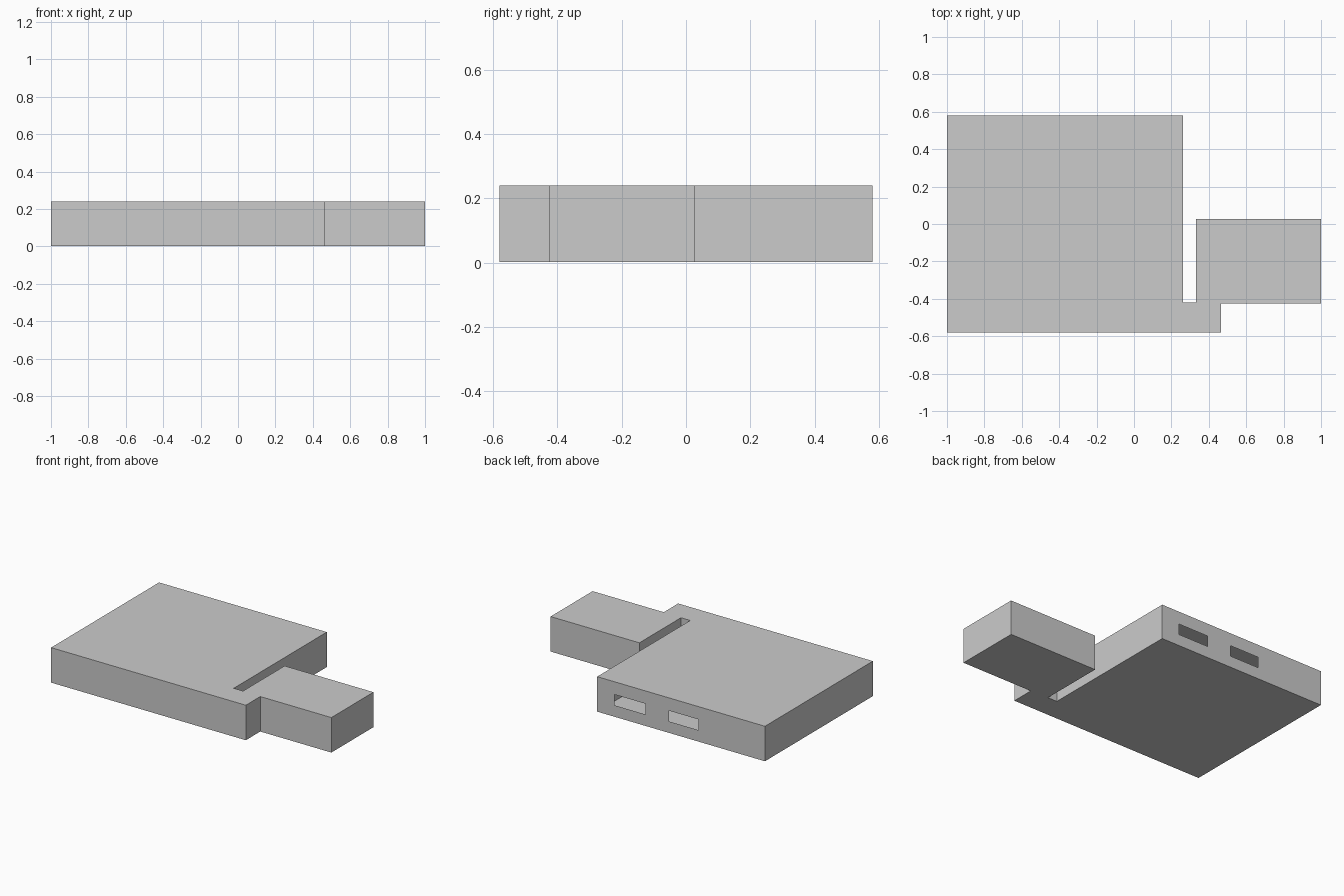
import bpy
import bmesh

if "Cube" in bpy.data.objects:
    bpy.data.objects.remove(bpy.data.objects["Cube"])

Z0, Z1 = 0.002, 0.24
BACK_Y = 0.58

# Plan outline: main block, foot arm and the offset plug block
OUTLINE = [(-1, BACK_Y), (-1, -0.58), (0.465, -0.58), (0.465, -0.425),
           (1, -0.425), (1, 0.027), (0.332, 0.027), (0.332, -0.42),
           (0.262, -0.42), (0.262, BACK_Y)]

# Back panel divisions; odd columns in the middle row are port openings
PANEL_X = [-1, -0.5, -0.28, -0.10, 0.13, 0.262]
PANEL_Z = [Z0, 0.08, 0.153, Z1]


def face(bm, points):
    bm.faces.new([bm.verts.new(p) for p in points])


bm = bmesh.new()

# Top and bottom
face(bm, [(x, y, Z1) for x, y in OUTLINE])
face(bm, [(x, y, Z0) for x, y in reversed(OUTLINE)])

# Side walls, leaving the back open
for (xa, ya), (xb, yb) in zip(OUTLINE, OUTLINE[1:]):
    face(bm, [(xa, ya, Z0), (xb, yb, Z0), (xb, yb, Z1), (xa, ya, Z1)])

# Back panel with two rectangular port openings into the hollow shell
for i, (xa, xb) in enumerate(zip(PANEL_X, PANEL_X[1:])):
    for j, (za, zb) in enumerate(zip(PANEL_Z, PANEL_Z[1:])):
        if j == 1 and i in (1, 3):
            continue
        face(bm, [(xb, BACK_Y, za), (xa, BACK_Y, za),
                  (xa, BACK_Y, zb), (xb, BACK_Y, zb)])

bmesh.ops.remove_doubles(bm, verts=bm.verts, dist=1e-5)

mesh = bpy.data.meshes.new("device_shell")
bm.to_mesh(mesh)
bm.free()
shell = bpy.data.objects.new("device_shell", mesh)
bpy.context.collection.objects.link(shell)
